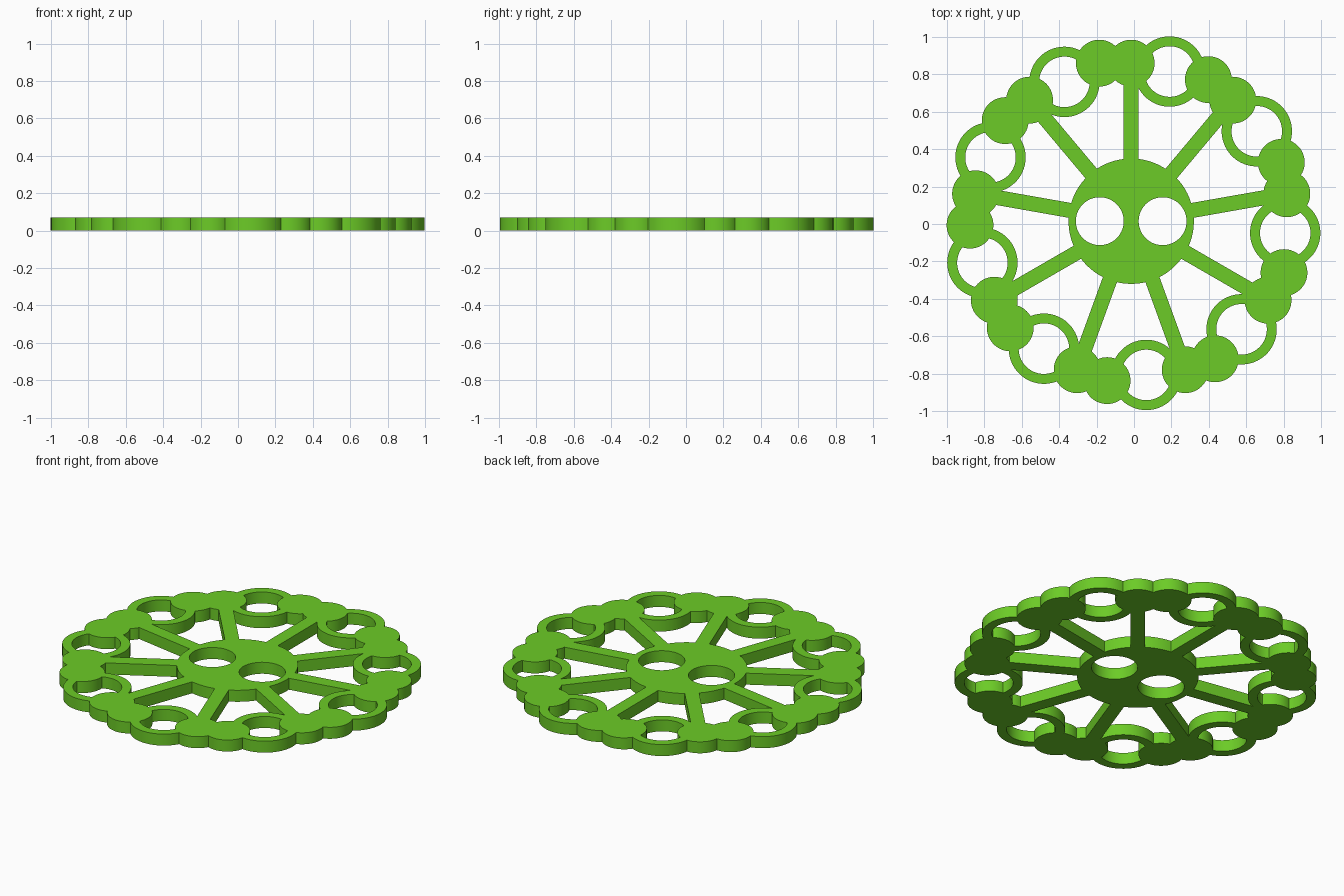
import bpy, bmesh
from math import sin, cos, radians, pi

if "Cube" in bpy.data.objects:
    bpy.data.objects.remove(bpy.data.objects["Cube"])

CX, CY, H = -0.015, 0.015, 0.07
COUNT, SEG = 9, 96
made = 0


def prism(name, outer, inner=None):
    # Extruded outline, optionally with a matching inner outline as a hole.
    # Parts are over-tall by varying amounts, then trimmed flat at the end.
    global made
    made += 1
    extra = 0.02 + 0.001 * made
    z0, z1 = -extra, H + extra
    bm = bmesh.new()
    n = len(outer)
    loop = lambda pts, z: [bm.verts.new((x, y, z)) for x, y in pts]
    ob, ot = loop(outer, z0), loop(outer, z1)
    if inner:
        ib, it = loop(inner, z0), loop(inner, z1)
    else:
        bm.faces.new(ob[::-1])
        bm.faces.new(ot)
    for i in range(n):
        j = (i + 1) % n
        bm.faces.new((ob[i], ob[j], ot[j], ot[i]))
        if inner:
            bm.faces.new((ib[j], ib[i], it[i], it[j]))
            bm.faces.new((ot[i], ot[j], it[j], it[i]))
            bm.faces.new((ob[j], ob[i], ib[i], ib[j]))
    me = bpy.data.meshes.new(name)
    bm.to_mesh(me)
    bm.free()
    obj = bpy.data.objects.new(name, me)
    bpy.context.collection.objects.link(obj)
    return obj


def circle(x, y, r, n=SEG):
    return [(x + r * cos(2 * pi * i / n), y + r * sin(2 * pi * i / n)) for i in range(n)]


def polar(R, deg):
    return CX + R * cos(radians(deg)), CY + R * sin(radians(deg))


def combine(target, other, op):
    mod = target.modifiers.new("join", 'BOOLEAN')
    mod.operation, mod.solver, mod.object = op, 'EXACT', other
    bpy.context.view_layer.objects.active = target
    bpy.ops.object.modifier_apply(modifier=mod.name)
    bpy.data.objects.remove(other)


# Central hub with two round holes
wheel = prism("spoked_wheel", circle(CX, CY, 0.335))
for s in (-1, 1):
    combine(wheel, prism("hub_hole", circle(CX + s * 0.168, CY, 0.128)), 'DIFFERENCE')

# Spoke, rim discs and rim ring, repeated around the hub
for k in range(COUNT):
    a = 90 + 360 / COUNT * k
    c, s = cos(radians(a)), sin(radians(a))
    bar = [(CX + u * c - v * s, CY + u * s + v * c)
           for u, v in ((0.315, -0.04), (0.80, -0.04), (0.80, 0.04), (0.315, 0.04))]
    rx, ry = polar(0.826, a - 14.4)
    for part in (prism("spoke", bar),
                 prism("spoke_disc", circle(*polar(0.845, a), 0.125)),
                 prism("rim_disc", circle(*polar(0.862, a + 11.4), 0.125)),
                 prism("rim_ring", circle(rx, ry, 0.188), circle(rx, ry, 0.135))):
        combine(wheel, part, 'UNION')

# Trim to the plate thickness
bpy.ops.mesh.primitive_cube_add(size=1, location=(0, 0, H / 2))
slab = bpy.context.object
slab.scale = (3, 3, H)
bpy.context.view_layer.update()
combine(wheel, slab, 'INTERSECT')

# Green finish
mat = bpy.data.materials.new("green")
mat.diffuse_color = (0.15, 0.60, 0.02, 1)
mat.use_nodes = True
mat.node_tree.nodes["Principled BSDF"].inputs["Base Color"].default_value = mat.diffuse_color
wheel.data.materials.clear()
wheel.data.materials.append(mat)
bpy.ops.object.select_all(action='DESELECT')
wheel.select_set(True)
bpy.context.view_layer.objects.active = wheel
bpy.ops.object.shade_smooth_by_angle(angle=radians(20))
